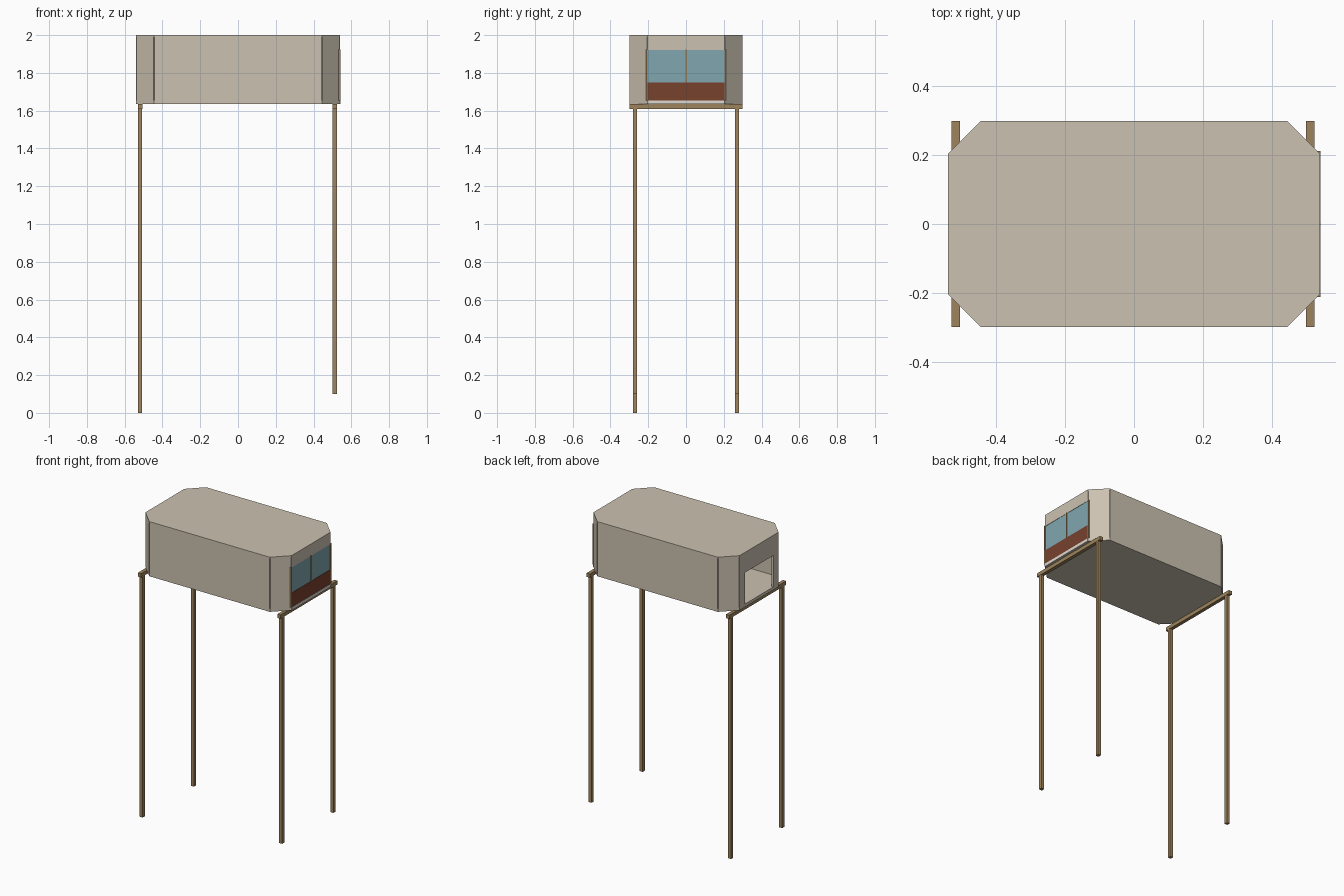
import bpy
import bmesh
from mathutils import Vector

cube = bpy.data.objects.get("Cube")
if cube:
    bpy.data.objects.remove(cube, do_unlink=True)


def material(name, r, g, b):
    m = bpy.data.materials.new(name)
    m.use_nodes = True
    m.diffuse_color = (r, g, b, 1)
    m.node_tree.nodes["Principled BSDF"].inputs["Base Color"].default_value = (r, g, b, 1)
    return m


BEIGE = material("beige panel", 0.60, 0.54, 0.44)
WOOD = material("timber", 0.34, 0.23, 0.11)
GLASS = material("blue glass", 0.22, 0.38, 0.43)
BROWN = material("red brown panel", 0.19, 0.054, 0.027)
SILL = material("pale sill", 0.74, 0.69, 0.62)


def prism(name, outline, z0, z1, mat):
    """Extrude a counter-clockwise plan outline from z0 to z1."""
    bm = bmesh.new()
    face = bm.faces.new([bm.verts.new((x, y, z0)) for x, y in outline])
    top = bmesh.ops.extrude_face_region(bm, geom=[face])
    verts = [v for v in top["geom"] if isinstance(v, bmesh.types.BMVert)]
    bmesh.ops.translate(bm, verts=verts, vec=(0, 0, z1 - z0))
    bmesh.ops.recalc_face_normals(bm, faces=bm.faces)
    mesh = bpy.data.meshes.new(name)
    bm.to_mesh(mesh)
    bm.free()
    mesh.materials.append(mat)
    obj = bpy.data.objects.new(name, mesh)
    bpy.context.collection.objects.link(obj)
    return obj


def box(name, x0, x1, y0, y1, z0, z1, mat):
    return prism(name, [(x0, y0), (x1, y0), (x1, y1), (x0, y1)], z0, z1, mat)


def wall(name, a, b, z0, z1, thickness=0.012, gap=0.003):
    """Panel between two plan corners, thickened inward, open at its outer seams."""
    a, b = Vector(a), Vector(b)
    along = (b - a).normalized()
    inward = Vector((-along.y, along.x)) * thickness
    a, b = a + along * gap, b - along * gap
    return prism(name, [a, b, b + inward, a + inward], z0, z1, BEIGE)


# Octagonal cabin plan
HX, HY, CX, CY = 0.54, 0.30, 0.445, 0.205
BASE, FLOOR, ROOF, TOP = 1.635, 1.655, 1.99, 2.0
plan = [(-CX, -HY), (CX, -HY), (HX, -CY), (HX, CY),
        (CX, HY), (-CX, HY), (-HX, CY), (-HX, -CY)]

prism("floor", plan, BASE, FLOOR, BEIGE)
prism("roof", plan, ROOF, TOP, BEIGE)

# Long side walls and corner panels
names = ["front_wall", "front_left_corner", None, "back_left_corner",
         "back_wall", "back_right_corner", None, "front_right_corner"]
for i, name in enumerate(names):
    if name:
        wall(name, plan[i], plan[(i + 1) % len(plan)], FLOOR, ROOF)

# Glazed end
WX = HX - 0.012
box("window_header", WX, HX, -CY, CY, 1.92, ROOF, BEIGE)
box("window_glass", WX, HX - 0.002, -CY, CY, 1.75, 1.92, GLASS)
box("lower_panel", WX, HX, -CY, CY, FLOOR, 1.75, BROWN)
box("window_sill", HX, HX + 0.002, -CY, CY, BASE, FLOOR, SILL)
box("window_mullion", WX, HX + 0.002, -0.004, 0.004, 1.75, 1.925, WOOD)
for side, s in (("front", -1), ("back", 1)):
    y = s * 0.208
    box(side + "_window_post", WX, HX + 0.002, y - 0.004, y + 0.004, FLOOR, 1.925, WOOD)

# Entrance end with an open doorway
DOOR_Y, DOOR_Z = 0.15, 1.865
box("door_header", -HX, -WX, -CY, CY, DOOR_Z, ROOF, BEIGE)
box("front_door_jamb", -HX, -WX, -CY, -DOOR_Y, FLOOR, DOOR_Z, BEIGE)
box("back_door_jamb", -HX, -WX, DOOR_Y, CY, FLOOR, DOOR_Z, BEIGE)

# Beams and stilts; the stilts under the glazed end stand on higher ground
for end, x, ground in (("right", -0.518, 0.0), ("left", 0.512, 0.10)):
    box(end + "_beam", x - 0.012, x + 0.012, -HY, HY, 1.61, BASE, WOOD)
    for side, y in (("front", -0.27), ("back", 0.27)):
        box(f"{side}_{end}_leg", x - 0.011, x + 0.011, y - 0.011, y + 0.011,
            ground, 1.61, WOOD)
